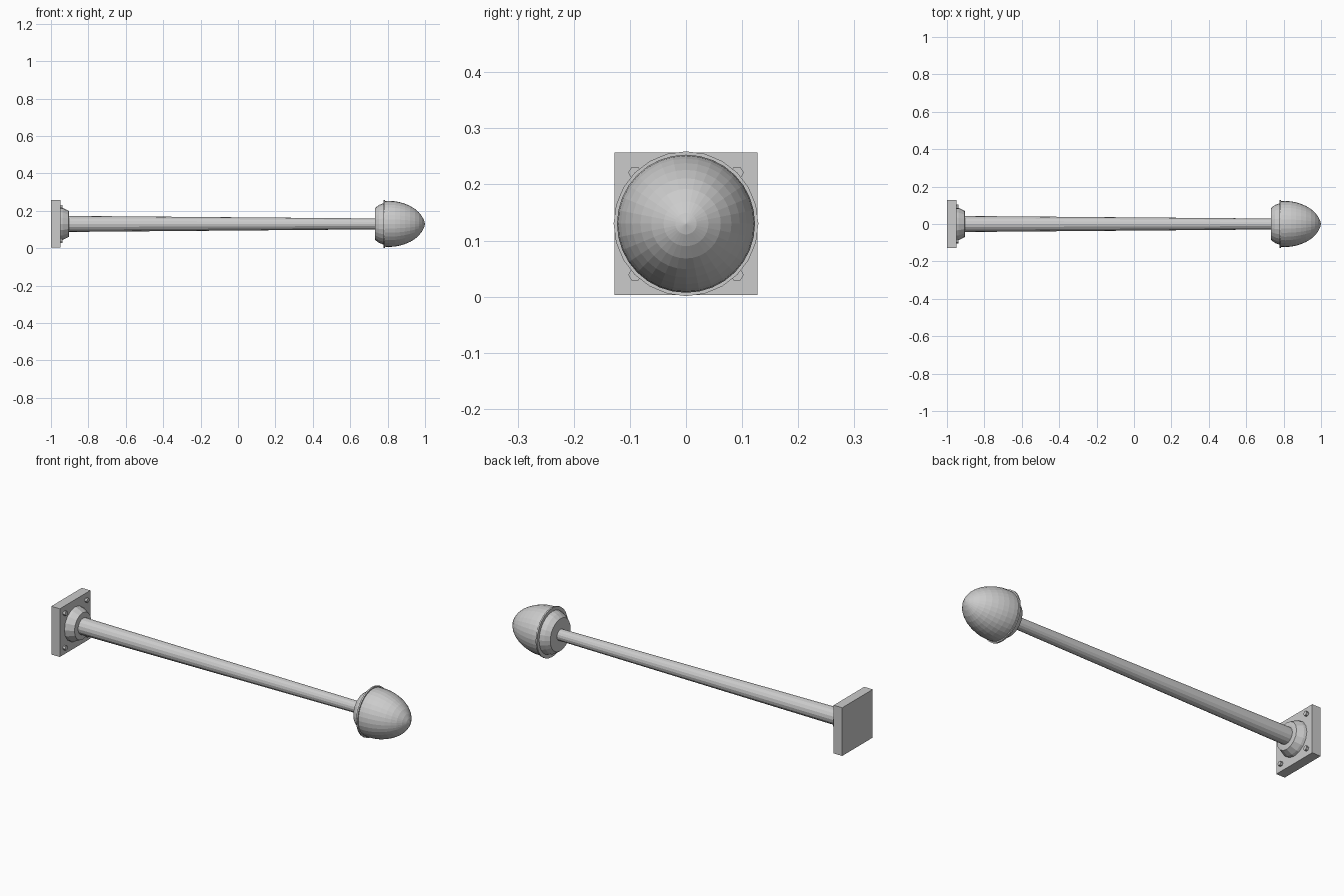
import bpy, bmesh
from math import cos, sin, pi
from mathutils import Matrix, Vector

if "Cube" in bpy.data.objects:
    bpy.data.objects.remove(bpy.data.objects["Cube"])

ZC = 0.13  # height of the lamp axis


def finish(name, bm):
    bmesh.ops.recalc_face_normals(bm, faces=bm.faces)
    mesh = bpy.data.meshes.new(name)
    bm.to_mesh(mesh)
    bm.free()
    obj = bpy.data.objects.new(name, mesh)
    bpy.context.collection.objects.link(obj)
    return obj


def lathe(name, profile, sides, y=0.0, z=ZC):
    """Revolve (x, radius) points around a line parallel to x; radius 0 makes a tip."""
    bm = bmesh.new()
    rings = []
    for x, r in profile:
        if r == 0:
            rings.append([bm.verts.new((x, y, z))])
        else:
            rings.append([bm.verts.new((x, y + r * cos(2 * pi * i / sides),
                                        z + r * sin(2 * pi * i / sides)))
                          for i in range(sides)])
    for a, b in zip(rings, rings[1:]):
        for i in range(sides):
            j = (i + 1) % sides
            if len(b) == 1:
                bm.faces.new((a[i], a[j], b[0]))
            else:
                bm.faces.new((a[i], a[j], b[j], b[i]))
    for ring in (rings[0], rings[-1]):
        if len(ring) > 1:
            bm.faces.new(ring)
    return finish(name, bm)


# Square mounting plate
bm = bmesh.new()
bmesh.ops.create_cube(bm, size=1, matrix=Matrix.Translation(Vector((-0.975, 0, ZC)))
                      @ Matrix.Diagonal((0.05, 0.254, 0.254, 1)))
finish("mounting_plate", bm)

# Hexagonal bolts in the plate corners
for sy in (-1, 1):
    for sz in (-1, 1):
        lathe("plate_bolt", [(-0.96, 0.012), (-0.937, 0.012)], 6,
              y=sy * 0.091, z=ZC + sz * 0.091)

# Bevelled flange at the foot of the pole
lathe("pole_flange", [(-0.955, 0.09), (-0.937, 0.086), (-0.905, 0.07),
                      (-0.903, 0.052)], 16)

# Tapered pole
lathe("pole", [(-0.92, 0.043), (0.75, 0.029)], 16)

# Lamp holder and thin rim
lathe("lamp_holder", [(0.732, 0.085), (0.755, 0.102), (0.785, 0.113)], 24)
lathe("lamp_rim", [(0.779, 0.129), (0.787, 0.129)], 24)

# Glass dome
lathe("lamp_dome", [(0.785, 0.122), (0.81, 0.123), (0.84, 0.121), (0.866, 0.116),
                    (0.892, 0.108), (0.92, 0.096), (0.945, 0.081), (0.967, 0.062),
                    (0.984, 0.04), (0.995, 0.019), (1.0, 0)], 32)
